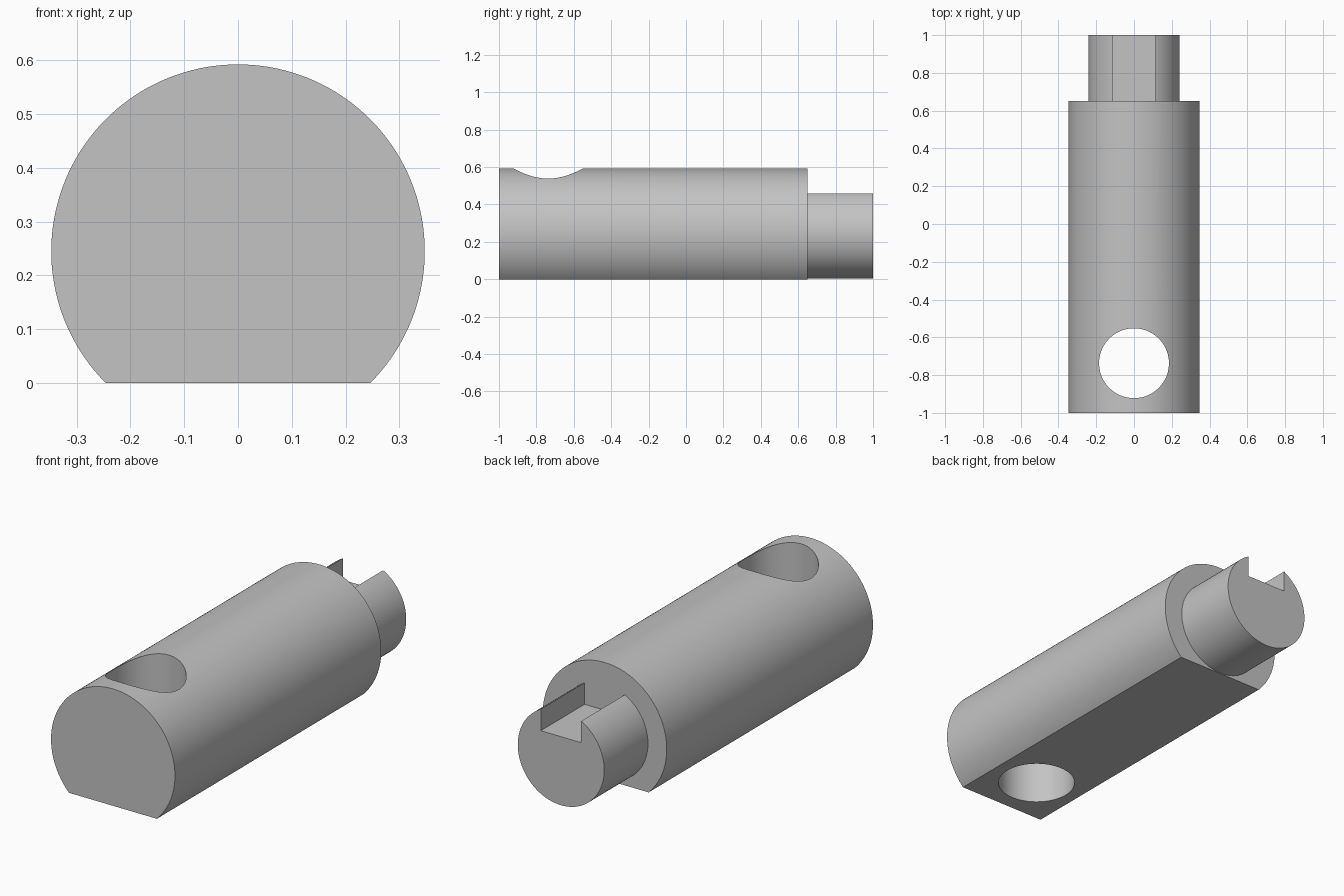
import bpy, bmesh, math

cube = bpy.data.objects.get("Cube")
if cube:
    bpy.data.objects.remove(cube, do_unlink=True)

AXIS_Z = 0.245      # height of the shaft axis
SHOULDER_Y = 0.65   # where the body ends and the pin begins

steel = bpy.data.materials.new("grey_steel")
steel.use_nodes = True
GREY = (0.55, 0.55, 0.55, 1)
steel.diffuse_color = GREY
steel.node_tree.nodes["Principled BSDF"].inputs["Base Color"].default_value = GREY


def arc(radius, start, end, steps=112):
    """Points (x, z) on a circle around the shaft axis."""
    angles = [start + (end - start) * i / steps for i in range(steps + 1)]
    return [(radius * math.cos(a), AXIS_Z + radius * math.sin(a)) for a in angles]


def extrude_profile(name, profile, y0, y1):
    """Solid made by running an (x, z) outline along y."""
    bm = bmesh.new()
    face = bm.faces.new([bm.verts.new((x, y0, z)) for x, z in profile])
    side = bmesh.ops.extrude_face_region(bm, geom=[face])
    verts = [v for v in side["geom"] if isinstance(v, bmesh.types.BMVert)]
    bmesh.ops.translate(bm, verts=verts, vec=(0, y1 - y0, 0))
    bmesh.ops.recalc_face_normals(bm, faces=bm.faces)
    mesh = bpy.data.meshes.new(name)
    bm.to_mesh(mesh)
    bm.free()
    mesh.materials.append(steel)
    obj = bpy.data.objects.new(name, mesh)
    bpy.context.collection.objects.link(obj)
    return obj


def smooth(obj):
    bpy.ops.object.select_all(action='DESELECT')
    obj.select_set(True)
    bpy.context.view_layer.objects.active = obj
    bpy.ops.object.shade_smooth_by_angle(angle=math.radians(30))


# Round body with a flat underside
BODY_R = 0.347
flat = math.asin(AXIS_Z / BODY_R)
body = extrude_profile("shaft_body", arc(BODY_R, -flat, math.pi + flat), -1, SHOULDER_Y)

# Vertical cross hole near the front end
bpy.ops.mesh.primitive_cylinder_add(vertices=96, radius=0.185, depth=2,
                                    location=(0, -0.737, AXIS_Z))
cutter = bpy.context.object
cutter.name = "cross_hole_cutter"
cutter.data.materials.append(steel)
cut = body.modifiers.new("cross_hole", 'BOOLEAN')
cut.operation = 'DIFFERENCE'
cut.solver = 'EXACT'
cut.object = cutter
bpy.context.view_layer.objects.active = body
bpy.ops.object.modifier_apply(modifier=cut.name)
bpy.data.objects.remove(cutter, do_unlink=True)
smooth(body)

# Thinner end pin with a square slot along its top, seated in the body
PIN_R, SLOT_HALF, SLOT_FLOOR = 0.242, 0.113, 0.35
lip = math.asin(SLOT_HALF / PIN_R)
outline = arc(PIN_R, math.pi / 2 + lip, math.pi * 2.5 - lip)
outline += [(SLOT_HALF, SLOT_FLOOR), (-SLOT_HALF, SLOT_FLOOR)]
pin = extrude_profile("slotted_pin", outline, SHOULDER_Y - 0.03, 1)
smooth(pin)
